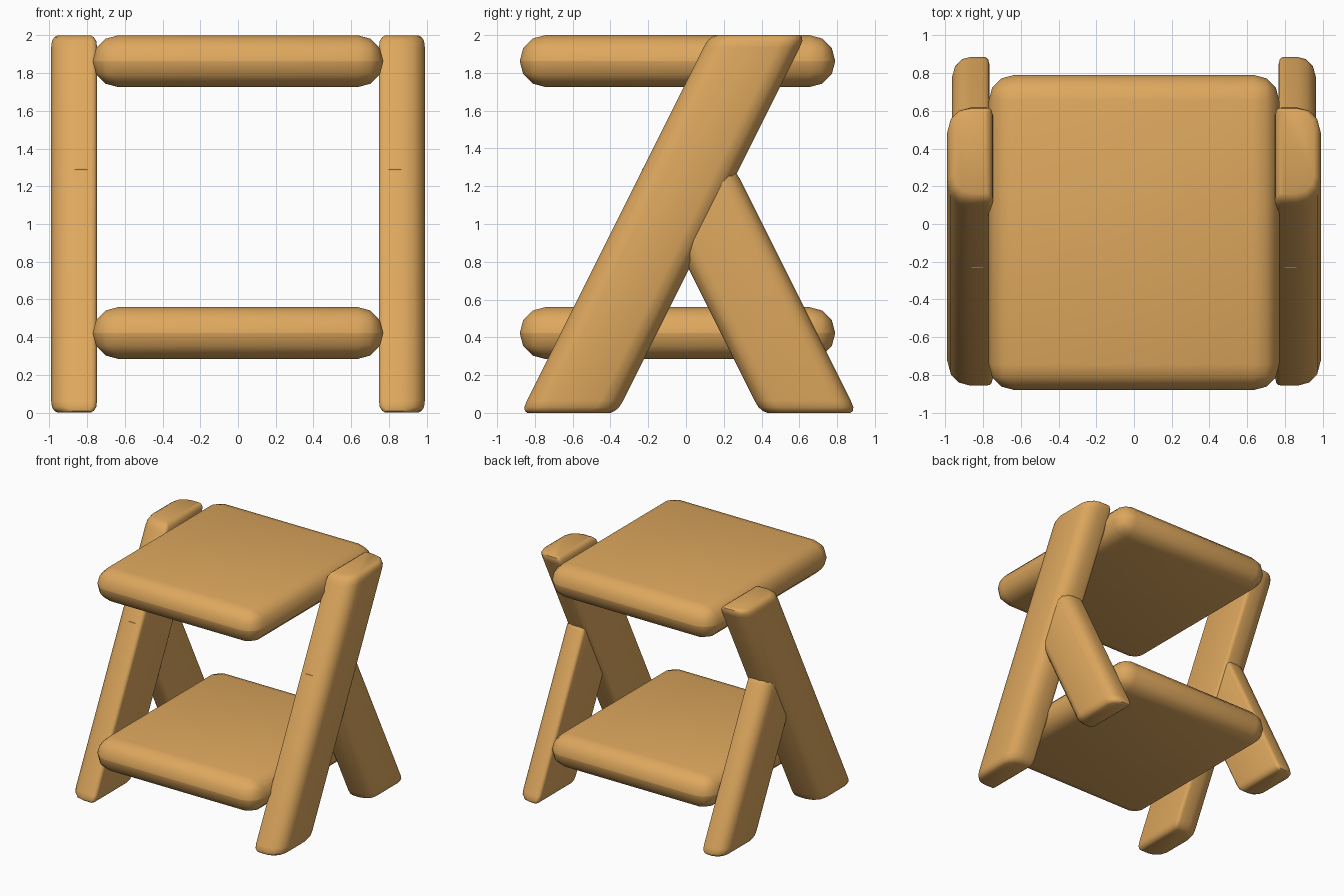
import bpy, bmesh, math

if "Cube" in bpy.data.objects:
    bpy.data.objects.remove(bpy.data.objects["Cube"])

wood = bpy.data.materials.new("warm wood")
wood.diffuse_color = (0.73, 0.39, 0.112, 1)
wood.use_nodes = True
wood.node_tree.nodes["Principled BSDF"].inputs["Base Color"].default_value = wood.diffuse_color


def finish(name, bm):
    bmesh.ops.recalc_face_normals(bm, faces=bm.faces)
    me = bpy.data.meshes.new(name)
    bm.to_mesh(me)
    bm.free()
    me.materials.append(wood)
    ob = bpy.data.objects.new(name, me)
    bpy.context.collection.objects.link(ob)
    bpy.ops.object.select_all(action='DESELECT')
    ob.select_set(True)
    bpy.context.view_layer.objects.active = ob
    bpy.ops.object.shade_smooth_by_angle(angle=math.radians(40))
    return ob


def shelf(name, z0, z1):
    """Board with fully rounded rim."""
    bm = bmesh.new()
    bmesh.ops.create_cube(bm, size=1)
    for v in bm.verts:
        v.co.x *= 1.54
        v.co.y = v.co.y * 1.67 - 0.045
        v.co.z = (z0 + z1) / 2 + v.co.z * (z1 - z0)
    bmesh.ops.bevel(bm, geom=bm.edges[:], offset=(z1 - z0) / 2 - 0.001,
                    segments=3, profile=0.5, affect='EDGES')
    return finish(name, bm)


def section(x0, x1, y0, y1, r_in, r_out, inset):
    """Rounded rectangle: large radius outside, small radius inside."""
    x0, x1, y0, y1 = x0 + inset, x1 - inset, y0 + inset, y1 - inset
    corners = [(x1, y1, -1, -1, r_out, 0), (x0, y1, 1, -1, r_in, 90),
               (x0, y0, 1, 1, r_in, 180), (x1, y0, -1, 1, r_out, 270)]
    pts = []
    for x, y, sx, sy, r, a in corners:
        r = max(r - inset * 0.6, 0.006)
        for i in range(4):
            t = math.radians(a + 30 * i)
            pts.append((x + sx * r + r * math.cos(t), y + sy * r + r * math.sin(t)))
    return pts


def leg(name, side, x0, x1, y0, y1, slope, top, r_out):
    """Slanted plank with level, softly rounded ends; y range is at z = 0."""
    bm = bmesh.new()
    rings = []
    ends = [(0, 0.035), (0.01, 0.017), (0.03, 0.004), (0.065, 0)]
    levels = ends + [(top - z, i) for z, i in reversed(ends)]
    for z, inset in levels:
        rings.append([bm.verts.new((side * x, y + slope * z, z))
                      for x, y in section(x0, x1, y0, y1, 0.03, r_out, inset)])
    n = len(rings[0])
    for a, b in zip(rings, rings[1:]):
        for i in range(n):
            j = (i + 1) % n
            bm.faces.new((a[i], a[j], b[j], b[i]))
    bm.faces.new(rings[0])
    bm.faces.new(rings[-1])
    return finish(name, bm)


# Seat and lower step
shelf("seat", 1.725, 2.0)
shelf("lower_step", 0.285, 0.56)

# Crossed side legs; the rear ones end inside the front ones
for side, label in ((-1, "left"), (1, "right")):
    leg("front_leg_" + label, side, 0.747, 0.99, -0.875, -0.365, 0.5, 2.0, 0.12)
    leg("rear_leg_" + label, side, 0.765, 0.965, 0.395, 0.905, -0.5, 1.3, 0.1)
